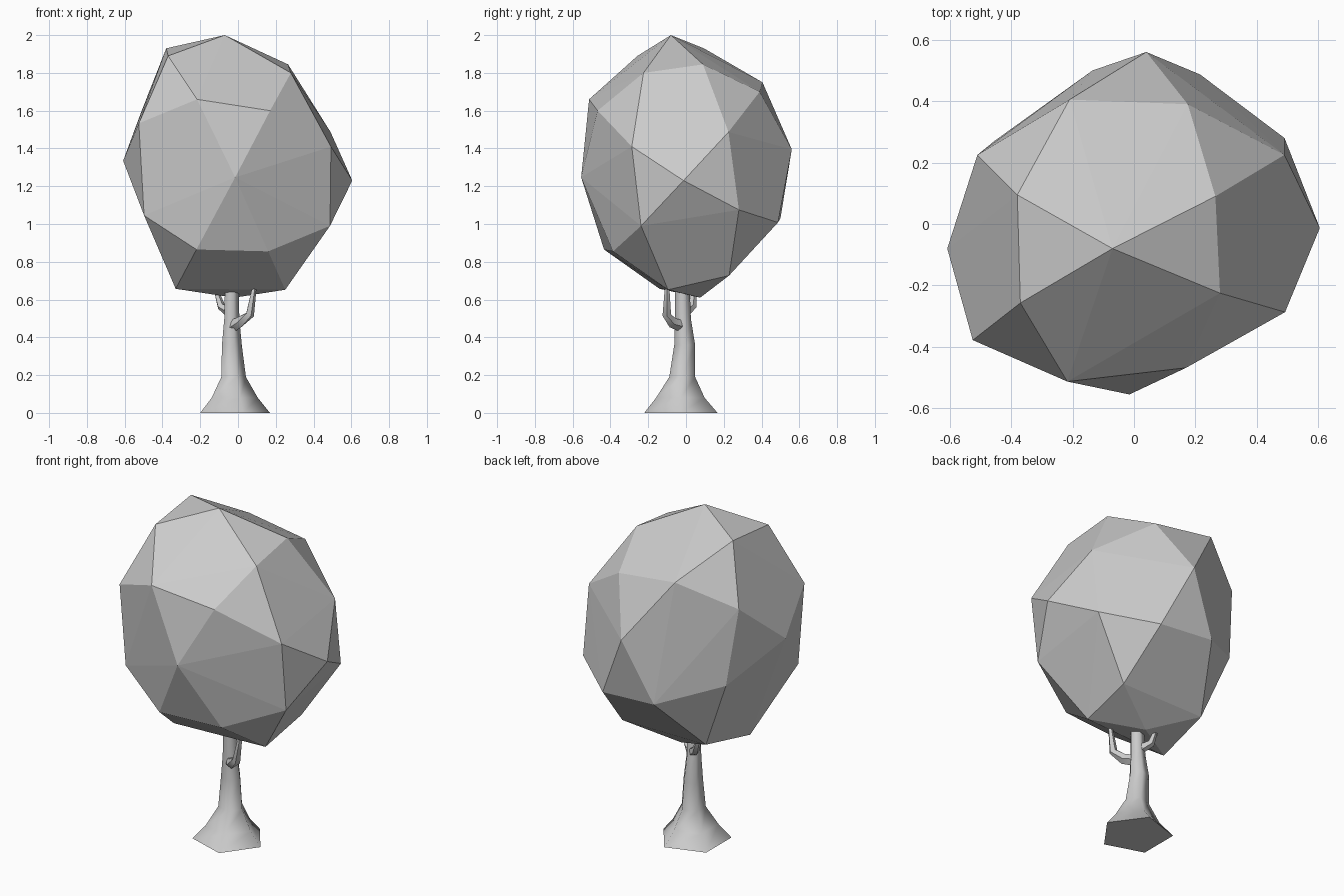
import bpy, bmesh, math
from mathutils import Vector

if "Cube" in bpy.data.objects:
    bpy.data.objects.remove(bpy.data.objects["Cube"])


def finish(bm, name):
    bmesh.ops.recalc_face_normals(bm, faces=bm.faces[:])
    mesh = bpy.data.meshes.new(name)
    bm.to_mesh(mesh)
    bm.free()
    obj = bpy.data.objects.new(name, mesh)
    bpy.context.collection.objects.link(obj)
    return obj


def tube(name, path, sides, upright=False, smooth=60):
    """Sweep a polygon along (x, y, z, radius) points and cap both ends."""
    bm = bmesh.new()
    pts = [Vector(p[:3]) for p in path]
    rings = []
    for i, p in enumerate(pts):
        along = pts[min(i + 1, len(pts) - 1)] - pts[max(i - 1, 0)]
        axis = Vector((0, 0, 1)) if upright else along.normalized()
        u = Vector((1, 0, 0))
        u = (u - axis * u.dot(axis)).normalized()
        v = axis.cross(u)
        rings.append([bm.verts.new(p + path[i][3] * (
            u * math.cos(2 * math.pi * k / sides) + v * math.sin(2 * math.pi * k / sides)))
            for k in range(sides)])
    for a, b in zip(rings, rings[1:]):
        for k in range(sides):
            n = (k + 1) % sides
            bm.faces.new((a[k], a[n], b[n], b[k]))
    bm.faces.new(rings[0][::-1])
    bm.faces.new(rings[-1])
    obj = finish(bm, name)
    bpy.ops.object.select_all(action='DESELECT')
    obj.select_set(True)
    bpy.context.view_layer.objects.active = obj
    bpy.ops.object.shade_smooth_by_angle(angle=math.radians(smooth))
    return obj


# Trunk: five-sided, flared at the root
tube("trunk", [(-.035, -.027, 0, .204), (-.03, -.03, .08, .135), (-.03, -.02, .19, .072),
               (-.038, -.007, .36, .058), (-.037, -.016, .5, .044), (-.036, -.02, .7, .04)],
     5, upright=True, smooth=75)

# Two bent branches reaching into the crown
tube("front_branch", [(-.03, -.02, .46, .034), (.01, -.075, .48, .03),
                      (.062, -.102, .52, .024), (.085, -.1, .66, .013)], 5)
tube("back_branch", [(-.04, -.01, .53, .03), (-.09, .035, .565, .022),
                     (-.12, .045, .66, .012)], 5)

# Crown: faceted hull through irregular rings, top to bottom
crown_rings = [
    [(-.07, -.08, 2.0)],
    [(-.38, .095, 1.93), (-.37, -.257, 1.89), (.265, .09, 1.845), (.28, -.225, 1.8)],
    [(-.21, .405, 1.75), (.175, .39, 1.7), (-.217, -.513, 1.66), (.17, -.468, 1.6),
     (-.51, .225, 1.6), (-.525, -.378, 1.533), (.49, .225, 1.487), (.492, -.287, 1.41)],
    [(.04, .56, 1.395), (-.608, -.08, 1.335), (-.015, -.555, 1.247), (.605, -.013, 1.23)],
    [(-.455, .27, 1.14), (.49, .28, 1.075), (-.497, -.36, 1.045), (-.135, .5, 1.03),
     (.215, .487, 1.008), (.487, -.238, .99)],
    [(-.22, -.434, .865), (.16, -.386, .855), (.265, .228, .727), (-.29, .224, .725),
     (-.33, -.14, .657), (.25, -.095, .652)],
    [(-.02, .075, .61)],
]
bm = bmesh.new()
for ring in crown_rings:
    for co in ring:
        bm.verts.new(co)
hull = bmesh.ops.convex_hull(bm, input=bm.verts[:])
spare = [v for v in bm.verts if not v.link_faces]
bmesh.ops.delete(bm, geom=spare, context='VERTS')
finish(bm, "crown")
